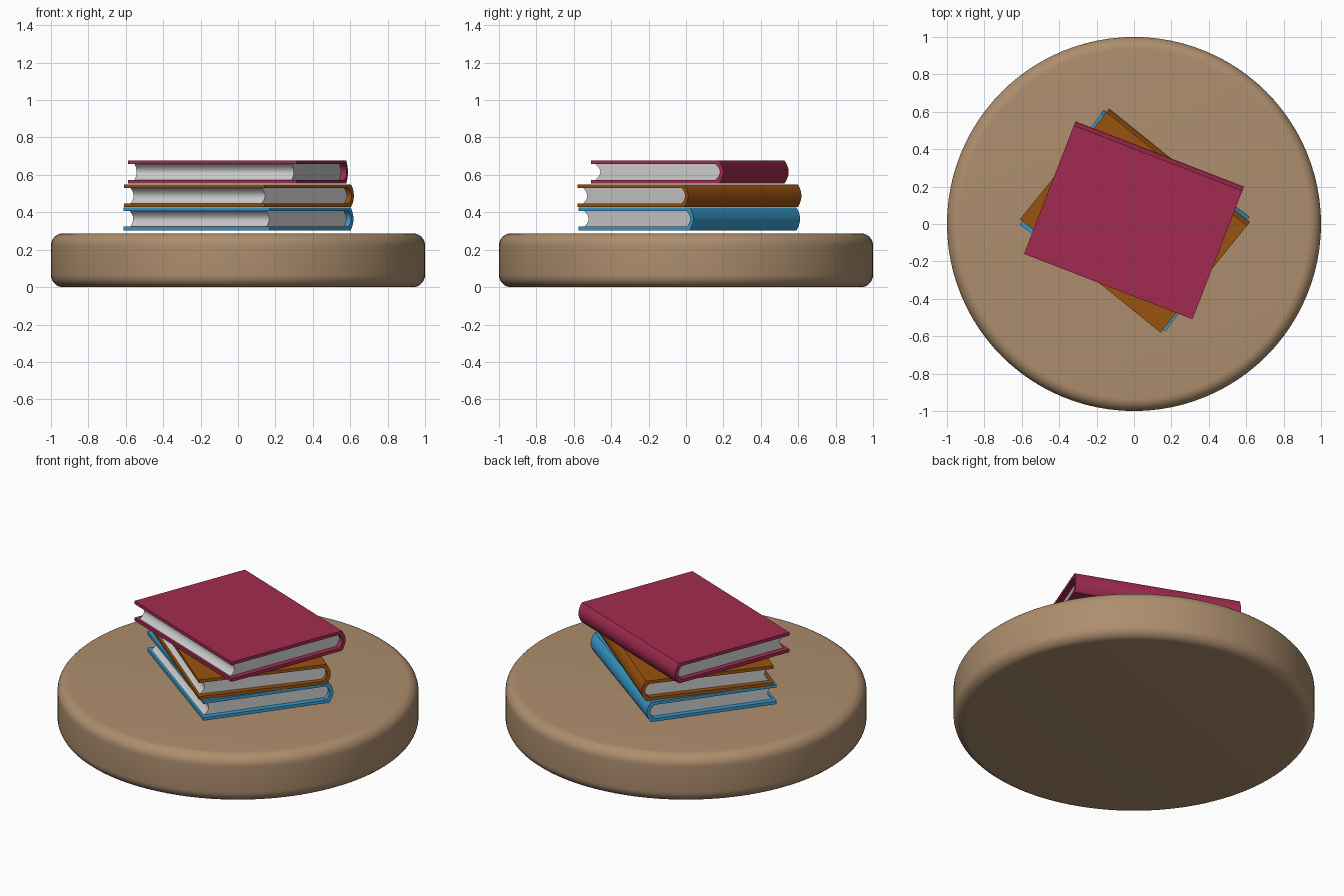
import bpy, bmesh, math

if "Cube" in bpy.data.objects:
    bpy.data.objects.remove(bpy.data.objects["Cube"])


def material(name, rgb):
    m = bpy.data.materials.new(name)
    m.diffuse_color = (*rgb, 1)
    m.use_nodes = True
    m.node_tree.nodes["Principled BSDF"].inputs["Base Color"].default_value = m.diffuse_color
    return m


def finish(bm, name, mat=None, angle=30):
    bmesh.ops.recalc_face_normals(bm, faces=bm.faces[:])
    mesh = bpy.data.meshes.new(name)
    bm.to_mesh(mesh)
    bm.free()
    ob = bpy.data.objects.new(name, mesh)
    bpy.context.collection.objects.link(ob)
    if mat:
        mesh.materials.append(mat)
    bpy.ops.object.select_all(action='DESELECT')
    ob.select_set(True)
    bpy.context.view_layer.objects.active = ob
    bpy.ops.object.shade_smooth_by_angle(angle=math.radians(angle))
    return ob


def extrude_profile(name, profile, length, mat=None):
    """Extrude a (y, z) outline along x, centred on x = 0."""
    bm = bmesh.new()
    face = bm.faces.new([bm.verts.new((-length / 2, y, z)) for y, z in profile])
    ext = bmesh.ops.extrude_face_region(bm, geom=[face])
    verts = [v for v in ext['geom'] if isinstance(v, bmesh.types.BMVert)]
    bmesh.ops.translate(bm, verts=verts, vec=(length, 0, 0))
    return finish(bm, name, mat)


def bow(y, bulge, z0, z1, n=10):
    """Shallow curve from z0 to z1 that bulges in y at mid height."""
    return [(y + bulge * (1 - (2 * i / n - 1) ** 2), z0 + (z1 - z0) * i / n)
            for i in range(n + 1)]


# Round table top with softened rims
bm = bmesh.new()
bmesh.ops.create_cone(bm, cap_ends=True, segments=96, radius1=1, radius2=1, depth=0.288)
bmesh.ops.translate(bm, verts=bm.verts[:], vec=(0, 0, 0.144))
rims = [e for e in bm.edges if abs(e.verts[0].co.z - e.verts[1].co.z) < 1e-4]
bmesh.ops.bevel(bm, geom=rims, offset=0.065, segments=8, profile=0.5, affect='EDGES')
finish(bm, "round_base", material("tan", (0.42, 0.27, 0.155)))

# Books: name, colour, bottom height, turn in degrees, centre
L, W, H, T = 0.966, 0.76, 0.121, 0.019
BULGE = 0.024
books = [
    ("bottom_book", (0.04, 0.32, 0.60), 0.304, -36.2, (0.003, 0.018)),
    ("middle_book", (0.32, 0.085, 0.005), 0.428, -38.9, (0.005, 0.018)),
    ("top_book", (0.36, 0.024, 0.08), 0.555, -21.2, (0.0, 0.02)),
]
front, spine = -W / 2, W / 2 - BULGE
for name, rgb, z, turn, (cx, cy) in books:
    # Wrap-around cover with rounded spine
    outer = bow(spine, BULGE, 0, H)
    inner = bow(spine - 0.02, BULGE, T, H - T)
    cover = [(front, 0)] + outer + [(front, H), (front, H - T)] + inner[::-1] + [(front, T)]
    # Page block with hollow fore-edge
    pages = bow(spine - 0.02, BULGE, T, H - T) + bow(front + 0.014, 0.028, T, H - T)[::-1]
    for ob in (extrude_profile(name + "_cover", cover, L, material(name + "_colour", rgb)),
               extrude_profile(name + "_pages", pages, L - 0.064)):
        ob.location = (cx, cy, z)
        ob.rotation_euler = (0, 0, math.radians(turn))
